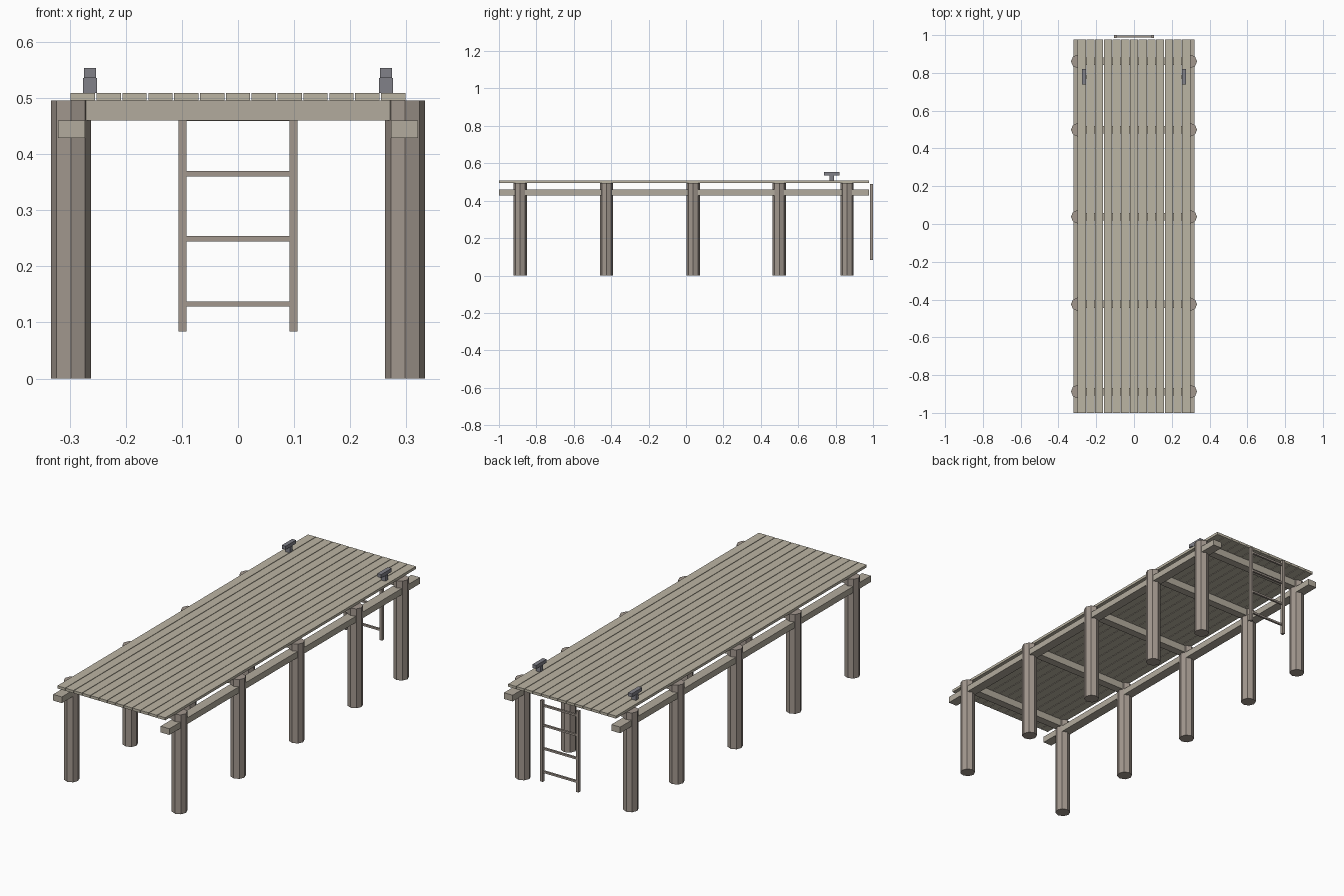
import bpy, bmesh
from mathutils import Matrix, Vector

if "Cube" in bpy.data.objects:
    bpy.data.objects.remove(bpy.data.objects["Cube"])


def material(name, rgb):
    m = bpy.data.materials.new(name)
    m.diffuse_color = (*rgb, 1)
    m.use_nodes = True
    m.node_tree.nodes["Principled BSDF"].inputs["Base Color"].default_value = m.diffuse_color
    return m


PLANK = material("weathered_plank", (0.50, 0.46, 0.37))
BEAM = material("beam_wood", (0.45, 0.41, 0.34))
POST = material("post_wood", (0.36, 0.31, 0.27))
METAL = material("cleat_metal", (0.22, 0.22, 0.25))


def finish(name, bm, mat):
    mesh = bpy.data.meshes.new(name)
    bm.to_mesh(mesh)
    bm.free()
    mesh.materials.append(mat)
    ob = bpy.data.objects.new(name, mesh)
    bpy.context.collection.objects.link(ob)
    return ob


def box(name, x, y, z, mat):
    """Box from (min, max) ranges on each axis."""
    bm = bmesh.new()
    centre = Vector([(a + b) / 2 for a, b in (x, y, z)])
    size = Vector([b - a for a, b in (x, y, z)])
    bmesh.ops.create_cube(bm, size=1, matrix=Matrix.Translation(centre) @ Matrix.Diagonal((*size, 1)))
    return finish(name, bm, mat)


def post(name, x, y, radius, height):
    bm = bmesh.new()
    bmesh.ops.create_cone(bm, cap_ends=True, segments=8, radius1=radius, radius2=radius,
                          depth=height, matrix=Matrix.Translation((x, y, height / 2)))
    return finish(name, bm, POST)


DECK_Y = (-1.0, 0.978)
POST_X = 0.298
POST_YS = (-0.887, -0.425, 0.038, 0.499, 0.861)

# Deck planks
for i in range(13):
    x = (i - 6) * 0.0461
    box(f"deck_plank_{i + 1}", (x - 0.0216, x + 0.0216), DECK_Y, (0.496, 0.509), PLANK)

# Octagonal posts and cross beams
for i, y in enumerate(POST_YS, 1):
    post(f"left_post_{i}", -POST_X, y, 0.0357, 0.496)
    post(f"right_post_{i}", POST_X, y, 0.0357, 0.496)
    box(f"cross_beam_{i}", (-POST_X, POST_X), (y - 0.02, y + 0.02), (0.46, 0.496), BEAM)

for side, s in (("left", -1), ("right", 1)):
    # Long side rail running through the posts
    cx = s * 0.297
    box(f"{side}_side_rail", (cx - 0.024, cx + 0.024), DECK_Y, (0.429, 0.46), BEAM)

    # Mooring cleat: stem and bar
    cx = s * 0.264
    box(f"{side}_cleat_stem", (cx - 0.0125, cx + 0.0125), (0.768, 0.790), (0.509, 0.536), METAL)
    box(f"{side}_cleat_bar", (cx - 0.0105, cx + 0.0105), (0.738, 0.820), (0.536, 0.5535), METAL)

    # Ladder upright
    cx = s * 0.099
    box(f"{side}_ladder_upright", (cx - 0.0072, cx + 0.0072), (0.985, 1.0), (0.084, 0.489), POST)

# Ladder rungs
for i, z in enumerate((0.133, 0.249, 0.365, 0.464), 1):
    box(f"ladder_rung_{i}", (-0.095, 0.095), (0.9875, 0.9975), (z - 0.0048, z + 0.0048), POST)
